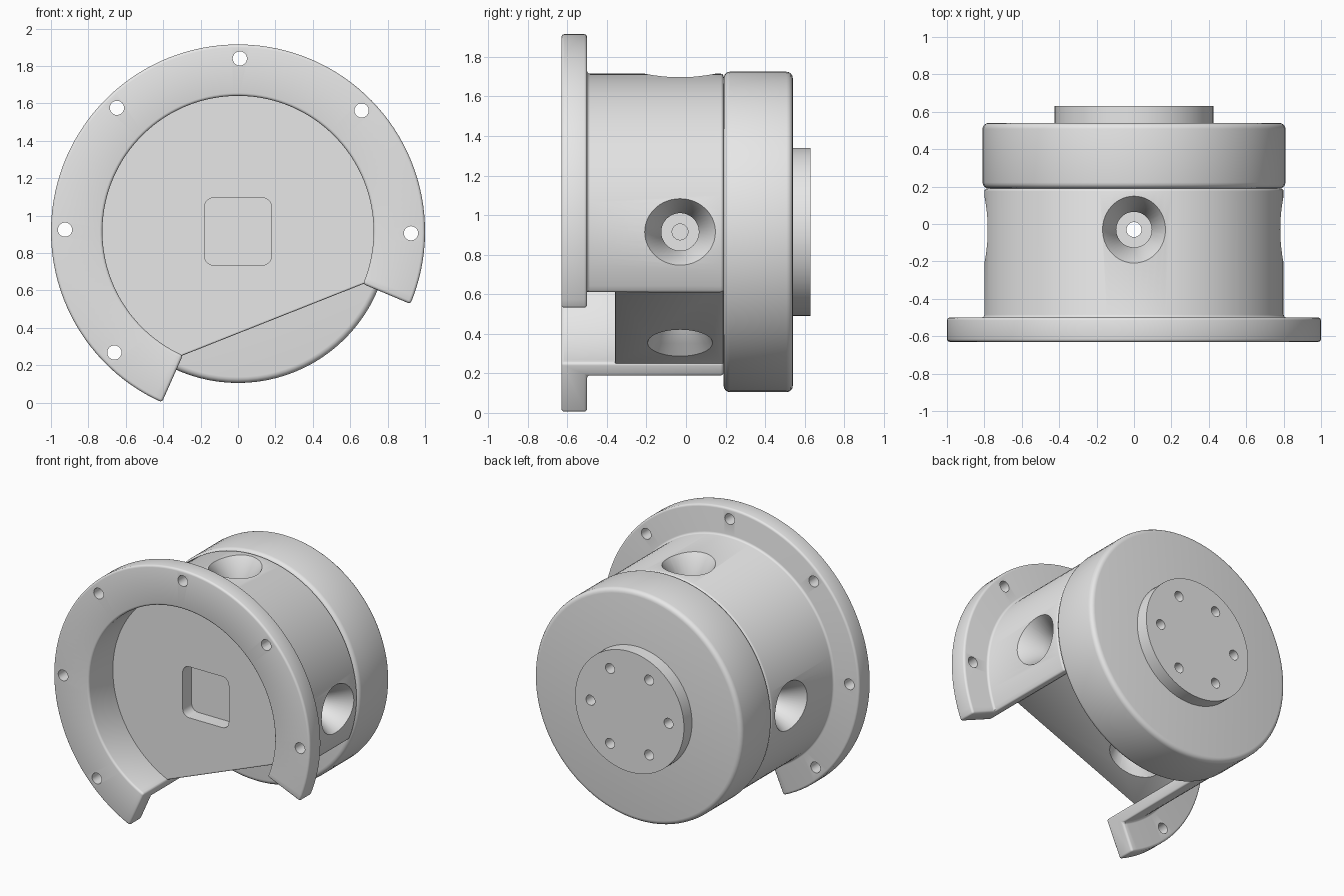
import bpy, bmesh, math
from mathutils import Matrix

if "Cube" in bpy.data.objects:
    bpy.data.objects.remove(bpy.data.objects["Cube"], do_unlink=True)

AXIS_Z = 0.915                 # height of the housing axis
START, END = -22.8, 246.0      # the wall and flange sweep between these angles
LIFT = Matrix.Translation((0, 0, AXIS_Z))

grey = bpy.data.materials.new("light_grey")
grey.use_nodes = True
grey.diffuse_color = (0.8, 0.8, 0.8, 1)
grey.node_tree.nodes["Principled BSDF"].inputs["Base Color"].default_value = (0.8, 0.8, 0.8, 1)


def polar(r, deg):
    a = math.radians(deg)
    return r * math.cos(a), r * math.sin(a)


def finish(bm, name, matrix):
    bmesh.ops.remove_doubles(bm, verts=bm.verts, dist=1e-5)
    edges = [e for e in bm.edges if e.is_boundary]
    if edges:
        bmesh.ops.holes_fill(bm, edges=edges, sides=0)
    bmesh.ops.recalc_face_normals(bm, faces=bm.faces)
    bm.transform(matrix)
    mesh = bpy.data.meshes.new(name)
    bm.to_mesh(mesh)
    bm.free()
    mesh.materials.append(grey)
    obj = bpy.data.objects.new(name, mesh)
    bpy.context.collection.objects.link(obj)
    return obj


def revolve(name, profile, start=0, end=360, steps=96, closed=False, matrix=LIFT):
    """Turn a (radius, y) profile about the y axis."""
    bm = bmesh.new()
    rings = []
    for i in range(steps + 1):
        a = start + (end - start) * i / steps
        ring = []
        for r, y in profile:
            x, z = polar(r, a)
            ring.append(bm.verts.new((x, y, z)))
        rings.append(ring)
    n = len(profile)
    for p, q in zip(rings, rings[1:]):
        for j in range(n if closed else n - 1):
            k = (j + 1) % n
            bm.faces.new((p[j], p[k], q[k], q[j]))
    return finish(bm, name, matrix)


def prism(name, outline, y0, y1):
    """Extrude an (x, z) outline along y."""
    bm = bmesh.new()
    front = [bm.verts.new((x, y0, z)) for x, z in outline]
    back = [bm.verts.new((x, y1, z)) for x, z in outline]
    bm.faces.new(front)
    bm.faces.new(back)
    for i in range(len(outline)):
        j = (i + 1) % len(outline)
        bm.faces.new((front[i], front[j], back[j], back[i]))
    return finish(bm, name, LIFT)


def apply(obj, mod):
    bpy.ops.object.select_all(action='DESELECT')
    bpy.context.view_layer.objects.active = obj
    obj.select_set(True)
    bpy.ops.object.modifier_apply(modifier=mod.name)


def bevel(obj, width, segments=3):
    mod = obj.modifiers.new("round", 'BEVEL')
    mod.width, mod.segments = width, segments
    mod.limit_method, mod.angle_limit = 'ANGLE', math.radians(60)
    apply(obj, mod)


def combine(obj, other, operation='DIFFERENCE'):
    mod = obj.modifiers.new("cut", 'BOOLEAN')
    mod.operation, mod.solver, mod.object = operation, 'EXACT', other
    apply(obj, mod)
    bpy.data.objects.remove(other, do_unlink=True)


# Housing: open C-shaped wall with its front flange
housing = revolve("housing", [(0.725, -0.63), (1, -0.63), (1, -0.5), (0.8, -0.5),
                              (0.8, 0.19), (0.725, 0.19)], START, END, closed=True)
bevel(housing, 0.015)

# Solid core behind the recess, flat along the open side
core_outline = [polar(0.725, START)]
core_outline += [polar(0.76, START + 2 + (END - START - 4) * i / 72) for i in range(73)]
core_outline.append(polar(0.725, END))
core = prism("core", core_outline, -0.36, 0.19)
bevel(core, 0.008, 2)
combine(housing, core, 'UNION')

# Rounded square pocket in the recess floor
pocket_outline = []
for quarter, (sx, sz) in enumerate([(1, 1), (-1, 1), (-1, -1), (1, -1)]):
    for i in range(7):
        dx, dz = polar(0.05, 90 * quarter + 15 * i)
        pocket_outline.append((sx * 0.13 + dx, sz * 0.13 + dz))
combine(housing, prism("pocket_cutter", pocket_outline, -0.45, -0.26))

# Countersunk radial ports: sides, top and the flat underside
centre = Matrix.Translation((0, -0.03, AXIS_Z))
ports = [('Z', -90, 0.785, 0.1), ('Z', 90, 0.785, 0.1),
         ('X', 90, 0.785, -0.1), ('X', -90, 0.563, -0.1)]
for axis, turn, rim, inner in ports:
    profile = [(0, inner), (0.04, inner), (0.04, rim - 0.22), (0.095, rim - 0.22),
               (0.095, rim - 0.125), (0.17, rim), (0.252, rim + 0.137), (0, rim + 0.137)]
    spin = Matrix.Rotation(math.radians(turn), 4, axis)
    combine(housing, revolve("port_cutter", profile, steps=48, matrix=centre @ spin))


def drill(obj, radius, angles, hole, y0, y1):
    for a in angles:
        x, z = polar(radius, a)
        place = Matrix.Translation((x, 0, AXIS_Z + z))
        combine(obj, revolve("drill", [(0, y0), (hole, y0), (hole, y1), (0, y1)],
                             steps=24, matrix=place))


# Flange bolt holes
drill(housing, 0.925, [-0.6 + 45 * i for i in range(6)], 0.038, -0.7, -0.4)

# Rear cap
cap = revolve("rear_cap", [(0, 0.19), (0.81, 0.19), (0.81, 0.54), (0, 0.54)])
bevel(cap, 0.032, 4)

# Rear mounting boss with six screw holes
boss = revolve("mounting_boss", [(0, 0.5), (0.425, 0.5), (0.425, 0.63), (0, 0.63)])
drill(boss, 0.305, range(0, 360, 60), 0.035, 0.545, 0.7)

for obj in (housing, cap, boss):
    bpy.ops.object.select_all(action='DESELECT')
    bpy.context.view_layer.objects.active = obj
    obj.select_set(True)
    bpy.ops.object.shade_smooth_by_angle(angle=math.radians(32))
